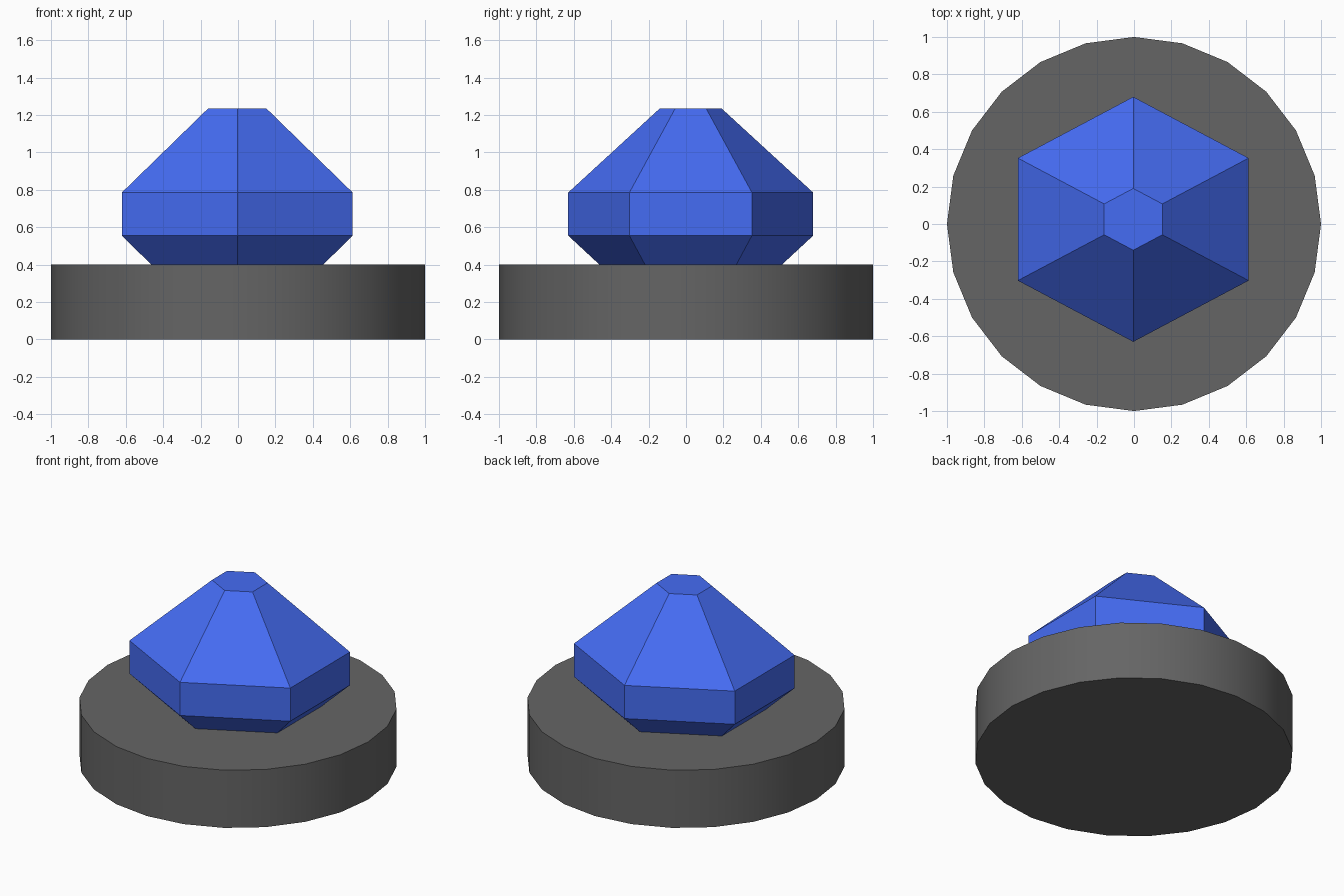
import bpy, bmesh, math

if "Cube" in bpy.data.objects:
    bpy.data.objects.remove(bpy.data.objects["Cube"])


def paint(obj, name, colour):
    mat = bpy.data.materials.new(name)
    mat.diffuse_color = (*colour, 1)
    mat.use_nodes = True
    mat.node_tree.nodes["Principled BSDF"].inputs["Base Color"].default_value = mat.diffuse_color
    obj.data.materials.append(mat)


# Round base: 24 sides, smooth wall with sharp rims
bpy.ops.mesh.primitive_cylinder_add(vertices=24, radius=1, depth=0.4, location=(0, 0, 0.2))
base = bpy.context.object
base.name = "round_base"
bpy.ops.object.shade_smooth_by_angle(angle=math.radians(30))
paint(base, "dark_grey", (0.13, 0.13, 0.13))

# Six-sided gem: (radius, z) rings, lower end sunk into the base
rings = [(0.445, 0.36), (0.655, 0.555), (0.655, 0.785), (0.165, 1.235)]
widen = 1.088  # the hexagon is slightly wider in x
bm = bmesh.new()
loops = []
for r, z in rings:
    angles = [math.radians(90 + 60 * i) for i in range(6)]
    loops.append([bm.verts.new((r * widen * math.cos(a), r * math.sin(a), z)) for a in angles])
for low, high in zip(loops, loops[1:]):
    for i in range(6):
        j = (i + 1) % 6
        bm.faces.new((low[i], low[j], high[j], high[i]))
bm.faces.new(loops[-1])
bm.faces.new(loops[0][::-1])
mesh = bpy.data.meshes.new("gem")
bm.to_mesh(mesh)
bm.free()
gem = bpy.data.objects.new("gem", mesh)
gem.location = (-0.004, 0.025, 0)
bpy.context.collection.objects.link(gem)
paint(gem, "blue", (0.06, 0.15, 0.9))
